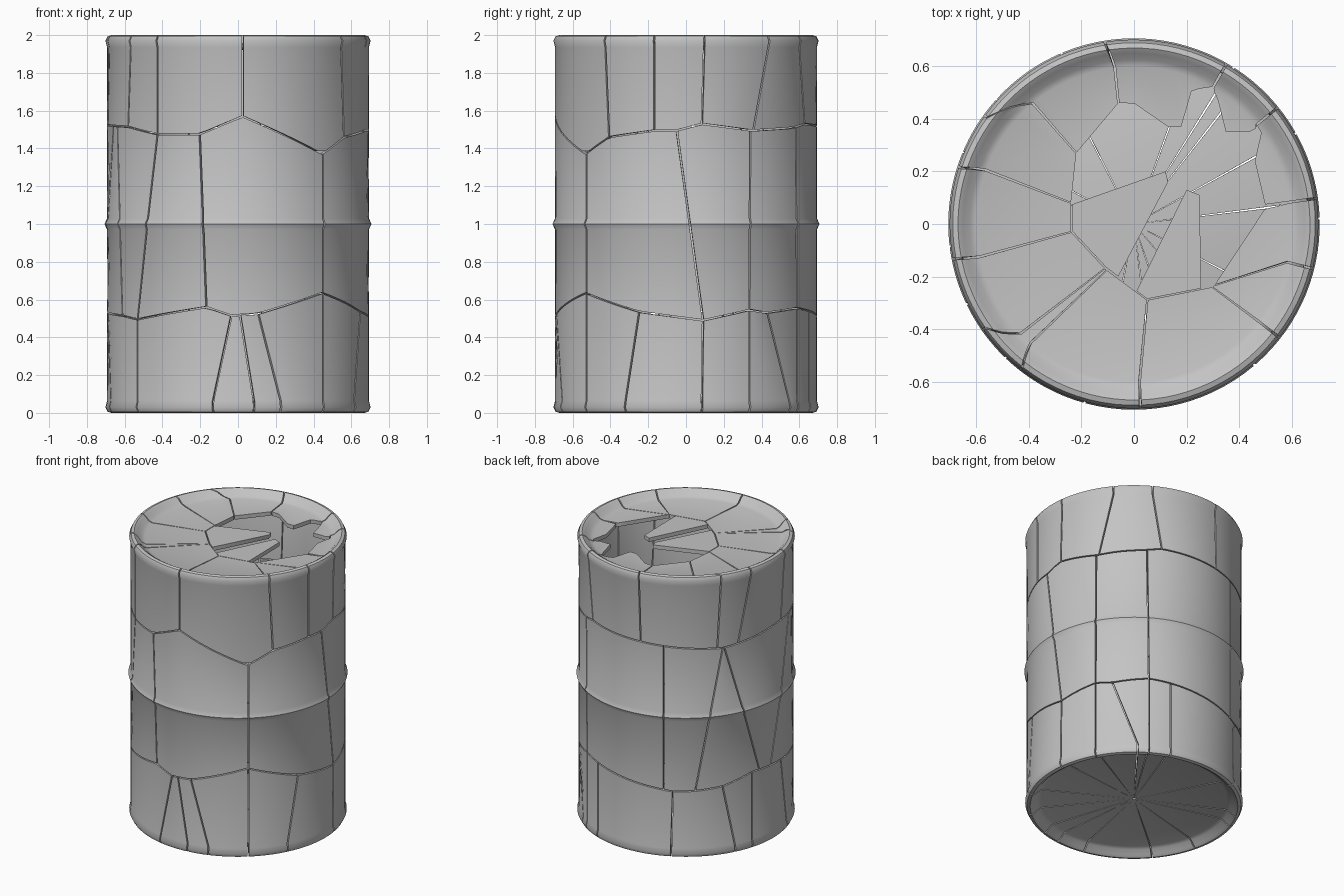
import bpy, bmesh, math

if "Cube" in bpy.data.objects:
    bpy.data.objects.remove(bpy.data.objects["Cube"])

WALL = 0.693
GAP = 0.35          # half crack width, degrees
ZGAP = 0.004        # half crack width, height

steel = bpy.data.materials.new("grey_steel")
steel.diffuse_color = (0.55, 0.55, 0.55, 1)
steel.use_nodes = True
steel.node_tree.nodes["Principled BSDF"].inputs["Base Color"].default_value = steel.diffuse_color

# rim cross-section: (radius, depth below the end of the drum)
RIM = [(0.60, 0.047), (0.625, 0.038), (0.65, 0.012), (0.67, 0.0),
       (0.69, 0.006), (0.702, 0.03), (0.693, 0.065)]
# jagged horizontal cracks: (angle, height)
UPPER = [(-50, 1.37), (-36, 1.46), (-14, 1.495), (-4, 1.495), (7, 1.53), (30, 1.495),
         (55, 1.51), (65, 1.53), (100, 1.51), (145, 1.475), (182, 1.525),
         (213, 1.515), (232, 1.475), (253, 1.475), (272, 1.57), (310, 1.37)]
LOWER = [(-50, 0.635), (-21, 0.535), (7.5, 0.49), (29, 0.545), (38, 0.53), (58, 0.555),
         (70, 0.54), (118, 0.47), (130, 0.475), (145, 0.49), (163, 0.545), (187, 0.53),
         (208, 0.515), (220, 0.495), (256, 0.56), (267, 0.515), (279, 0.525), (310, 0.635)]


def lerp(a, b, f):
    return a + (b - a) * f


def height(table, ang):
    ang = (ang + 50) % 360 - 50
    for (a, za), (b, zb) in zip(table, table[1:]):
        if a <= ang <= b:
            return lerp(za, zb, (ang - a) / (b - a))
    return table[0][1]


def polar(r, ang, z):
    t = math.radians(ang)
    return (r * math.cos(t), r * math.sin(t), z)


def along(points, f):
    k = min(int(f * (len(points) - 1)), len(points) - 2)
    g = f * (len(points) - 1) - k
    return [lerp(points[k][i], points[k + 1][i], g) for i in (0, 1)]


def finish(name, bm, thick):
    me = bpy.data.meshes.new(name)
    bm.to_mesh(me)
    bm.free()
    ob = bpy.data.objects.new(name, me)
    bpy.context.collection.objects.link(ob)
    me.materials.append(steel)
    m = ob.modifiers.new("thickness", 'SOLIDIFY')
    m.thickness = thick
    m.offset = -1
    return ob


def panel(name, span, n, column):
    """Grid of columns; column(f) lists points from top to bottom, facing out."""
    bm = bmesh.new()
    n = n or max(4, math.ceil(span / 4))
    cols = [[bm.verts.new(p) for p in column(i / n)] for i in range(n + 1)]
    for a, b in zip(cols, cols[1:]):
        for j in range(len(a) - 1):
            bm.faces.new((a[j], a[j + 1], b[j + 1], b[j]))
    finish(name, bm, 0.028)


def inset(a, b, f):
    g = min(GAP, abs(b - a) * 0.3)
    return lerp(a + g, b - g, f)


# upper panels: lid sector, rim and wall in one piece
# (lid angle, rim angle, angle at lower edge, broken inner edge up to the next crack)
TOP = [
    (-88, -88, -88, [(0.05, -0.29), (0.30, -0.24)]),
    (-38, -38, -36, [(0.30, -0.24), (0.305, -0.235)]),
    (-14, -14, -14, [(0.305, -0.235), (0.50, 0.06)]),
    (8, 8, 7, [(0.50, 0.07), (0.46, 0.24), (0.485, 0.35)]),
    (39, 39, 31, [(0.465, 0.365), (0.44, 0.35), (0.35, 0.35), (0.32, 0.47), (0.305, 0.505)]),
    (60, 60, 65, [(0.28, 0.52), (0.22, 0.51), (0.18, 0.37), (0.13, 0.37), (0, 0.46), (-0.06, 0.46)]),
    (97, 99, 100, [(-0.06, 0.46), (-0.22, 0.27)]),
    (130, 144, 142, [(-0.22, 0.27), (-0.24, 0.08)]),
    (160, 162, 154, [(-0.24, 0.08), (-0.24, -0.03)]),
    (192, 191, 187, [(-0.24, -0.03), (-0.11, -0.17)]),
    (224, 215, 213, [(-0.11, -0.17), (-0.105, -0.175)]),
    (229, 232, 232, [(-0.105, -0.175), (0.05, -0.29)]),
]
for k, (l0, t0, b0, edge) in enumerate(TOP):
    l1, t1, b1 = TOP[(k + 1) % len(TOP)][:3]
    if k == len(TOP) - 1:
        l1, t1, b1 = l1 + 360, t1 + 360, b1 + 360

    def column(f):
        lid, top, bot = inset(l0, l1, f), inset(t0, t1, f), inset(b0, b1, f)
        x, y = along(edge, lerp(0.012, 0.988, f))
        pts = [(x, y, 1.95)]
        for i, (r, d) in enumerate(RIM):
            pts.append(polar(r, lerp(lid, top, min(1, i / 4)), 2 - d))
        pts.append(polar(WALL, bot, height(UPPER, bot) + ZGAP))
        return pts
    segs = len(edge) - 1
    panel(f"upper_panel_{k + 1}", 0, segs * max(2, math.ceil((t1 - t0) / 4 / segs)), column)

# middle panels with the rolled hoop: (angle at top, angle at bottom)
MID = [(-49.5, -49.5), (-4, 7.5), (29.4, 29), (57, 58), (113, 113), (145, 130), (146, 168),
       (198, 177), (203, 208), (232, 220), (253, 256), (310.5, 310.5)]
for k, ((t0, b0), (t1, b1)) in enumerate(zip(MID, MID[1:])):
    def column(f):
        top, bot = inset(t0, t1, f), inset(b0, b1, f)
        zt, zb = height(UPPER, top) - ZGAP, height(LOWER, bot) + ZGAP
        return [polar(r, lerp(bot, top, (z - zb) / (zt - zb)), z)
                for r, z in [(WALL, zt), (WALL, 1.03), (0.707, 1.0), (WALL, 0.97), (WALL, zb)]]
    panel(f"middle_panel_{k + 1}", max(t1 - t0, b1 - b0), 0, column)

# lower panels: wall, rim and floor sector in one piece
LOW = [(-49.5, -49.5), (-21, -27.5), (7.5, 7), (29, 29), (38.5, 52), (58, 58), (70, 70),
       (118, 117), (145, 152), (163, 163), (187, 194), (220, 220), (267, 259), (271, 277),
       (279, 289), (310.5, 310.5)]
for k, ((t0, b0), (t1, b1)) in enumerate(zip(LOW, LOW[1:])):
    def column(f):
        top, bot = inset(t0, t1, f), inset(b0, b1, f)
        pts = [polar(WALL, top, height(LOWER, top) - ZGAP)]
        pts += [polar(r, bot, d) for r, d in reversed(RIM)]
        return pts + [polar(0.012, bot, 0.055)]
    panel(f"lower_panel_{k + 1}", max(t1 - t0, b1 - b0), 0, column)

# loose shards left in the broken lid
for name, pts in {
    "lid_shard_wide": [(-0.235, 0.075), (-0.235, -0.027), (-0.106, -0.165), (-0.06, -0.2),
                       (0.13, 0.16), (0.12, 0.2)],
    "lid_shard_narrow": [(0.01, -0.255), (0.05, -0.285), (0.255, -0.245), (0.25, 0.11), (0.2, 0.13)],
}.items():
    bm = bmesh.new()
    bm.faces.new([bm.verts.new((x, y, 1.95)) for x, y in pts])
    finish(name, bm, 0.028)

# apply thickness and smooth the curved faces
bpy.ops.object.select_all(action='SELECT')
bpy.context.view_layer.objects.active = bpy.context.selected_objects[0]
bpy.ops.object.convert(target='MESH')
bpy.ops.object.shade_smooth_by_angle(angle=math.radians(45))
